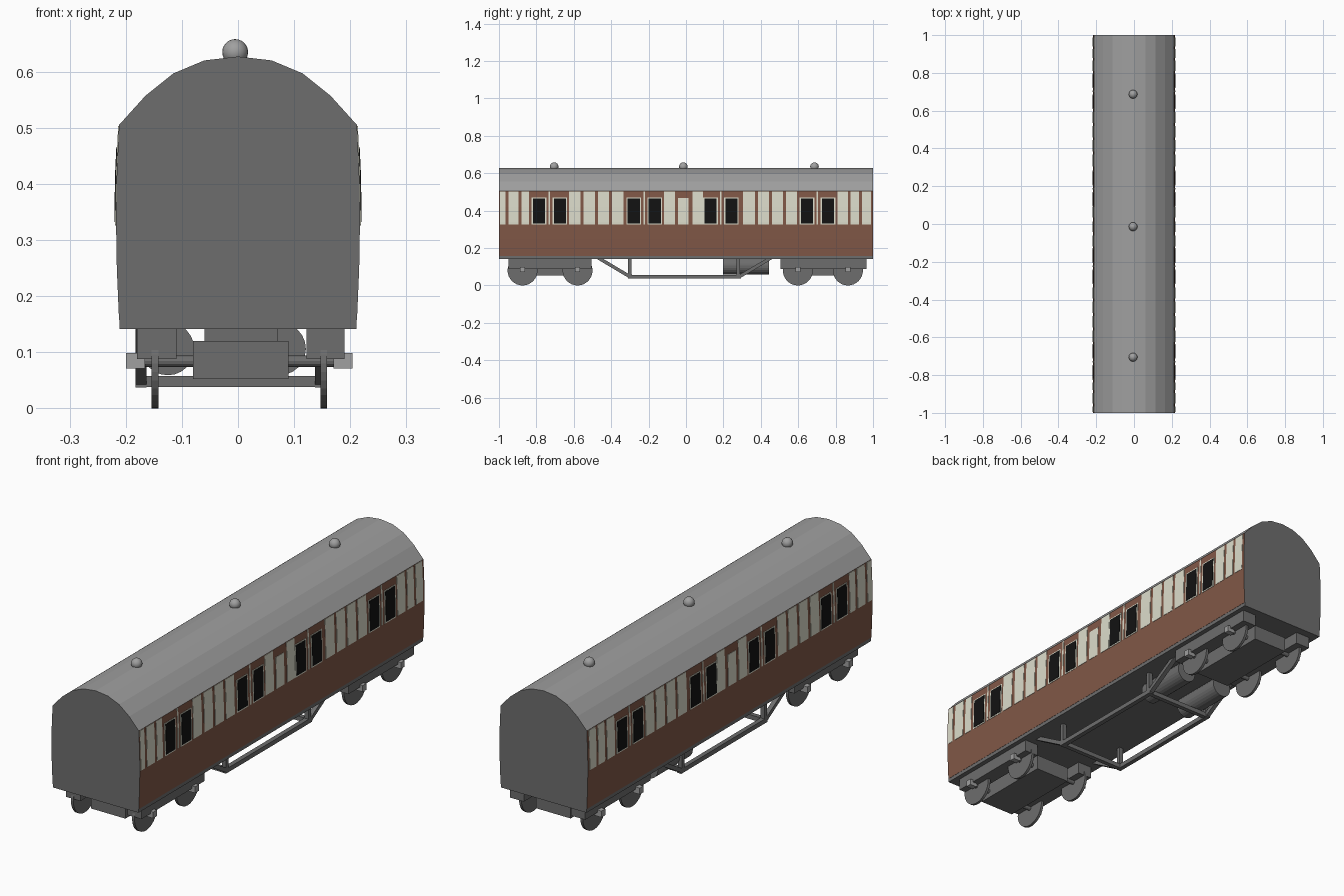
import bpy, bmesh, math
from mathutils import Vector, Matrix

if "Cube" in bpy.data.objects:
    bpy.data.objects.remove(bpy.data.objects["Cube"])


def colour(name, rgb):
    m = bpy.data.materials.new(name)
    m.diffuse_color = (*rgb, 1)
    m.use_nodes = True
    m.node_tree.nodes["Principled BSDF"].inputs["Base Color"].default_value = m.diffuse_color
    return m


BROWN = colour("brown paint", (0.22, 0.098, 0.063))
CREAM = colour("cream paint", (0.72, 0.72, 0.60))
BLACK = colour("black glass", (0.006, 0.006, 0.006))
DARK = colour("dark grey", (0.155, 0.155, 0.155))
LIGHT = colour("light grey", (0.35, 0.35, 0.35))


def finish(name, bm, *mats):
    bmesh.ops.recalc_face_normals(bm, faces=bm.faces)
    me = bpy.data.meshes.new(name)
    bm.to_mesh(me)
    bm.free()
    for m in mats:
        me.materials.append(m)
    ob = bpy.data.objects.new(name, me)
    bpy.context.collection.objects.link(ob)
    return ob


def add_box(bm, x0, x1, y0, y1, z0, z1):
    mat = Matrix.LocRotScale(Vector(((x0 + x1) / 2, (y0 + y1) / 2, (z0 + z1) / 2)), None,
                             Vector((x1 - x0, y1 - y0, z1 - z0)))
    bmesh.ops.create_cube(bm, size=1, matrix=mat)


def add_prism(bm, section, y0, y1):
    """Extrude an x-z section along y."""
    a = [bm.verts.new((x, y0, z)) for x, z in section]
    b = [bm.verts.new((x, y1, z)) for x, z in section]
    bm.faces.new(a)
    bm.faces.new(b[::-1])
    n = len(a)
    for i in range(n):
        bm.faces.new((a[i], a[(i + 1) % n], b[(i + 1) % n], b[i]))


def add_cylinder(bm, centre, r, depth, axis, seg=24):
    rot = Matrix.Rotation(math.pi / 2, 4, 'Y' if axis == 'x' else 'X')
    bmesh.ops.create_cone(bm, cap_ends=True, segments=seg, radius1=r, radius2=r,
                          depth=depth, matrix=Matrix.Translation(centre) @ rot)


def add_bar(bm, p, q, x0, x1, t):
    """Flat bar between two y-z points."""
    p, q = Vector(p), Vector(q)
    d = (q - p).normalized()
    n = Vector((-d.y, d.x)) * t / 2
    ring = [p + n, q + n, q - n, p - n]
    a = [bm.verts.new((x0, *v)) for v in ring]
    b = [bm.verts.new((x1, *v)) for v in ring]
    bm.faces.new(a)
    bm.faces.new(b[::-1])
    for i in range(4):
        bm.faces.new((a[i], a[(i + 1) % 4], b[(i + 1) % 4], b[i]))


# Body shell with bulging sides and arched roof
SIDE = [(0.212, 0.157), (0.216, 0.25), (0.2175, 0.34), (0.216, 0.42), (0.212, 0.505)]
ROOF = [(0.165, 0.557), (0.115, 0.597), (0.06, 0.62), (0.0, 0.627)]
half = SIDE + ROOF
bm = bmesh.new()
add_prism(bm, half + [(-x, z) for x, z in half[-2::-1]], -1, 1)
bmesh.ops.recalc_face_normals(bm, faces=bm.faces)
for f in bm.faces:
    z = f.calc_center_median().z
    if abs(f.normal.y) > 0.9 or f.normal.z < -0.9:
        f.material_index = 1
    elif z > 0.505:
        f.material_index = 2
finish("coach_body", bm, BROWN, DARK, LIGHT)


def side_x(z):
    for (xa, za), (xb, zb) in zip(SIDE, SIDE[1:]):
        if z <= zb:
            return xa + (xb - xa) * (z - za) / (zb - za)
    return SIDE[-1][0]


def add_plates(bm, y0, y1, z0, z1, lift):
    """Thin plate following the curved side, on both sides."""
    zs = [z0] + [z for _, z in SIDE if z0 < z < z1] + [z1]
    sec = [(side_x(z) + lift, z) for z in zs] + [(side_x(z) - 0.002, z) for z in zs[::-1]]
    for s in (1, -1):
        add_prism(bm, [(s * x, z) for x, z in sec], y0, y1)


# Cream panels along the upper sides
panels = [(-0.995, -0.965), (-0.95, -0.895), (-0.88, -0.84), (-0.625, -0.565),
          (-0.547, -0.487), (-0.471, -0.411), (-0.395, -0.335), (-0.118, -0.06),
          (0.035, 0.09), (0.305, 0.368), (0.384, 0.444), (0.459, 0.519),
          (0.534, 0.594), (0.81, 0.865), (0.88, 0.926), (0.94, 0.988)]
bm = bmesh.new()
for y0, y1 in panels:
    add_plates(bm, y0, y1, 0.327, 0.503, 0.0015)
add_plates(bm, -0.042, 0.014, 0.327, 0.467, 0.0015)
finish("cream_panels", bm, CREAM)

# Window pairs: cream frames, dividing strip and dark panes
frames, panes = bmesh.new(), bmesh.new()
for c in (-0.73, -0.223, 0.187, 0.703):
    add_plates(frames, c - 0.004, c + 0.004, 0.327, 0.503, 0.0015)
    for w in (c - 0.056, c + 0.056):
        add_plates(frames, w - 0.039, w + 0.039, 0.326, 0.471, 0.0015)
        add_plates(panes, w - 0.033, w + 0.033, 0.332, 0.466, 0.003)
finish("window_frames", frames, CREAM)
finish("window_panes", panes, BLACK)

# Roof ventilators
bm = bmesh.new()
for y in (-0.705, -0.014, 0.687):
    bmesh.ops.create_uvsphere(bm, u_segments=20, v_segments=12, radius=0.023,
                              matrix=Matrix.Translation((-0.005, y, 0.635)))
for f in bm.faces:
    f.smooth = True
finish("roof_vents", bm, LIGHT)

# Underframe floor
bm = bmesh.new()
add_box(bm, -0.211, 0.211, -1, 1, 0.141, 0.165)
finish("underframe", bm, DARK)

# Bogies: side beams, centre block, wheels and axle boxes
beams, wheels, axle_boxes = bmesh.new(), bmesh.new(), bmesh.new()
for y0, y1, axles in ((-0.95, -0.505, (-0.874, -0.58)), (0.505, 0.965, (0.598, 0.866))):
    add_box(beams, -0.18, -0.11, y0, y1, 0.088, 0.142)
    add_box(beams, 0.122, 0.19, y0, y1, 0.088, 0.142)
    add_box(beams, -0.08, 0.09, y0 + 0.03, y1 - 0.04, 0.052, 0.12)
    add_box(beams, -0.06, 0.07, y0 + 0.15, y1 - 0.15, 0.11, 0.142)
    for a in axles:
        for x in (-0.148, 0.153):
            add_cylinder(wheels, (x, a, 0.08), 0.08, 0.012, 'x', 32)
        add_cylinder(wheels, (0, a, 0.084), 0.01, 0.34, 'x', 12)
        add_box(axle_boxes, -0.2, -0.166, a - 0.013, a + 0.013, 0.071, 0.099)
        add_box(axle_boxes, 0.17, 0.204, a - 0.013, a + 0.013, 0.071, 0.099)
finish("bogie_frames", beams, DARK)
ob = finish("wheels", wheels, DARK)
finish("axle_boxes", axle_boxes, LIGHT)

# Truss rods under the floor with cross ties
bm = bmesh.new()
for x0, x1 in ((-0.183, -0.163), (0.137, 0.158)):
    add_bar(bm, (-0.47, 0.148), (-0.3, 0.047), x0, x1, 0.018)
    add_bar(bm, (-0.31, 0.047), (0.295, 0.047), x0, x1, 0.02)
    add_bar(bm, (0.285, 0.047), (0.455, 0.148), x0, x1, 0.018)
    for y in (-0.3, 0.28):
        add_box(bm, x0, x1, y - 0.009, y + 0.009, 0.04, 0.145)
for y in (-0.3, 0.28):
    add_box(bm, -0.165, 0.14, y - 0.01, y + 0.01, 0.038, 0.058)
finish("truss_frame", bm, DARK)

# Gas cylinders slung beneath
bm = bmesh.new()
for x in (-0.125, 0.074):
    add_cylinder(bm, (x, 0.32, 0.106), 0.047, 0.246, 'y', 24)
tanks = finish("gas_cylinders", bm, DARK)

# Smooth round parts, keeping sharp rims
for o in bpy.context.view_layer.objects:
    o.select_set(o in (tanks, ob))
bpy.context.view_layer.objects.active = tanks
bpy.ops.object.shade_smooth_by_angle()
